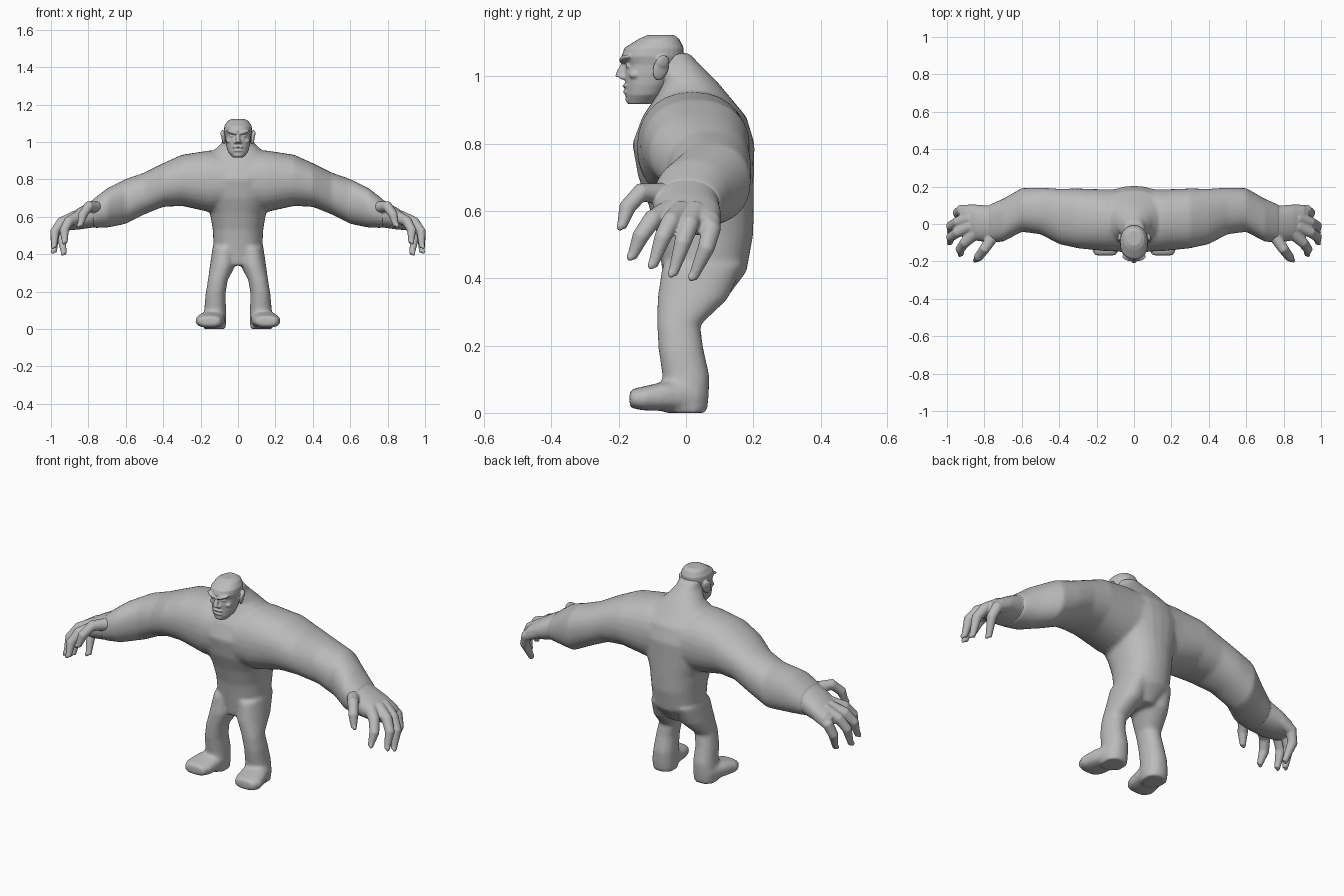
import bpy, bmesh, math
from mathutils import Vector, Matrix

cube = bpy.data.objects.get("Cube")
if cube:
    bpy.data.objects.remove(cube, do_unlink=True)

skin = bpy.data.materials.new("grey skin")
skin.use_nodes = True
skin.diffuse_color = (0.5, 0.5, 0.5, 1)
skin.node_tree.nodes["Principled BSDF"].inputs["Base Color"].default_value = (0.5, 0.5, 0.5, 1)

SIDES = 28
X, Y, Z = Vector((1, 0, 0)), Vector((0, 1, 0)), Vector((0, 0, 1))


def skin_rings(bm, rings, power=2.2):
    """Closed skin over rings given as (centre, half-axis u, half-axis v)."""
    loops = []
    for c, u, v in rings:
        loop = []
        for i in range(SIDES):
            a = math.tau * i / SIDES
            ca, sa = math.cos(a), math.sin(a)
            pu = math.copysign(abs(ca) ** (2 / power), ca)
            pv = math.copysign(abs(sa) ** (2 / power), sa)
            loop.append(bm.verts.new(c + u * pu + v * pv))
        loops.append(loop)
    faces = [bm.faces.new(loops[0]), bm.faces.new(loops[-1])]
    for a, b in zip(loops, loops[1:]):
        for i in range(SIDES):
            j = (i + 1) % SIDES
            faces.append(bm.faces.new((a[i], a[j], b[j], b[i])))
    bmesh.ops.recalc_face_normals(bm, faces=faces)


def upright(bm, rows, x=0.0, power=2.2):
    # rows: z, y, half width, half depth
    skin_rings(bm, [(Vector((x, y, z)), X * rx, Y * ry) for z, y, rx, ry in rows], power)


def tube(bm, points, radii):
    pts = [Vector(p) for p in points]
    rings = []
    for i, p in enumerate(pts):
        t = (pts[min(i + 1, len(pts) - 1)] - pts[max(i - 1, 0)]).normalized()
        u = t.cross(Y).normalized()
        rings.append((p, u * radii[i], t.cross(u) * radii[i]))
    skin_rings(bm, rings, 2)


def blob(bm, centre, size, rot=(0, 0, 0)):
    m = Matrix.Translation(centre)
    for angle, axis in zip(rot, "XYZ"):
        m = m @ Matrix.Rotation(angle, 4, axis)
    m = m @ Matrix.Diagonal((*size, 1))
    bmesh.ops.create_icosphere(bm, subdivisions=3, radius=1, matrix=m)


def finish(bm, name, voxel, smoothing):
    """Fuse the overlapping volumes into one soft skin."""
    mesh = bpy.data.meshes.new(name)
    bm.to_mesh(mesh)
    bm.free()
    ob = bpy.data.objects.new(name, mesh)
    bpy.context.collection.objects.link(ob)
    mesh.materials.append(skin)
    fuse = ob.modifiers.new("fuse", 'REMESH')
    fuse.mode = 'VOXEL'
    fuse.voxel_size = voxel
    fuse.use_smooth_shade = True
    soften = ob.modifiers.new("soften", 'SMOOTH')
    soften.factor = 0.5
    soften.iterations = smoothing
    bpy.ops.object.select_all(action='DESELECT')
    ob.select_set(True)
    bpy.context.view_layer.objects.active = ob
    bpy.ops.object.convert(target='MESH')
    bpy.ops.object.shade_smooth()
    return ob


# Body: torso and neck
bm = bmesh.new()
upright(bm, [(.34, .03, .06, .09), (.42, .055, .13, .125), (.53, .057, .135, .143),
             (.62, .045, .15, .157), (.7, .03, .185, .172), (.8, .022, .21, .182),
             (.88, .025, .2, .155), (.94, .02, .15, .11), (.98, .012, .1, .085),
             (1.03, -.025, .062, .072), (1.07, -.045, .055, .055)])

for s in (-1, 1):
    # Arm: x, y, z, half depth, half height
    arm = [(0, .02, .79, .17, .15), (.15, .02, .79, .165, .165), (.3, .03, .795, .16, .137),
           (.4, .04, .77, .148, .117), (.5, .07, .725, .125, .112), (.6, .075, .682, .117, .12),
           (.7, .02, .647, .115, .105), (.78, .0, .615, .1, .075)]
    skin_rings(bm, [(Vector((s * x, y, z)), Y * ry, Z * rz) for x, y, z, ry, rz in arm])
    # Leg: x, y, z, half width, half depth
    leg = [(.07, .05, .44, .065, .12), (.082, .02, .34, .068, .105), (.108, -.022, .26, .053, .064),
           (.12, -.015, .19, .053, .067), (.122, 0, .11, .058, .07),
           (.125, 0, .05, .062, .068), (.125, 0, .0, .06, .062)]
    skin_rings(bm, [(Vector((s * x, y, z)), X * rx, Y * ry) for x, y, z, rx, ry in leg])
    # Foot: x, y, z, half width, half height
    foot = [(.125, .04, .05, .055, .047), (.142, -.06, .05, .072, .044),
            (.153, -.125, .043, .076, .036), (.153, -.168, .042, .058, .027)]
    skin_rings(bm, [(Vector((s * x, y, z)), X * rx, Z * rz) for x, y, z, rx, rz in foot], 2.6)
finish(bm, "body", .009, 8)

# Head: skull and jaw
bm = bmesh.new()
upright(bm, [(.918, -.14, .03, .035), (.945, -.125, .053, .055), (.975, -.115, .062, .066),
             (1.01, -.105, .067, .078), (1.035, -.1, .069, .079), (1.06, -.1, .075, .092),
             (1.085, -.095, .073, .088), (1.112, -.08, .056, .06), (1.123, -.075, .036, .04)])
# Nose, lips and chin
tube(bm, [(0, -.178, 1.045), (0, -.193, 1.015), (0, -.198, .997)], [.009, .012, .014])
blob(bm, (0, -.178, .972), (.03, .011, .006))
blob(bm, (0, -.176, .954), (.027, .012, .006))
blob(bm, (0, -.165, .932), (.026, .015, .014))
for s in (-1, 1):
    # Brow, eye, cheek, nostril and ear
    blob(bm, (s * .032, -.181, 1.052), (.034, .016, .009), (0, -s * .3, s * .3))
    blob(bm, (s * .03, -.171, 1.031), (.013, .009, .006))
    blob(bm, (s * .044, -.152, 1.005), (.02, .018, .013))
    blob(bm, (s * .013, -.186, .998), (.009, .012, .008))
    blob(bm, (s * .076, -.075, 1.025), (.009, .025, .038), (-.3, 0, s * .4))
    blob(bm, (s * .083, -.068, 1.045), (.006, .02, .02), (0, 0, s * .5))
finish(bm, "head", .004, 2)

# Hands: each finger runs from knuckle to tip
fingers = [[(.75, -.06, .65), (.8, -.135, .655), (.83, -.175, .61), (.845, -.192, .55)],
           [(.85, -.05, .6), (.905, -.1, .575), (.93, -.135, .525), (.925, -.162, .46)],
           [(.87, -.01, .6), (.945, -.045, .57), (.98, -.07, .52), (.983, -.1, .435)],
           [(.87, .03, .6), (.945, .01, .56), (.98, -.01, .505), (.983, -.04, .41)],
           [(.86, .07, .58), (.925, .075, .545), (.945, .06, .49), (.93, .02, .4)]]
for s, side in ((1, "left"), (-1, "right")):
    bm = bmesh.new()
    palm = [(.7, .02, .645, .1, .09), (.78, .0, .615, .098, .073), (.85, .008, .59, .096, .058),
            (.91, .02, .568, .08, .04), (.935, .02, .56, .06, .025)]
    skin_rings(bm, [(Vector((s * x, y, z)), Y * ry, Z * rz) for x, y, z, ry, rz in palm])
    for path in fingers:
        path = [(s * x, y, z) for x, y, z in path]
        tube(bm, path, [.034, .028, .025, .014])
        # Nail at the tip
        tip = Vector(path[-1])
        blob(bm, tip + Vector((s * .008, -.004, .004)), (.009, .011, .014))
    finish(bm, side + "_hand", .005, 3)
